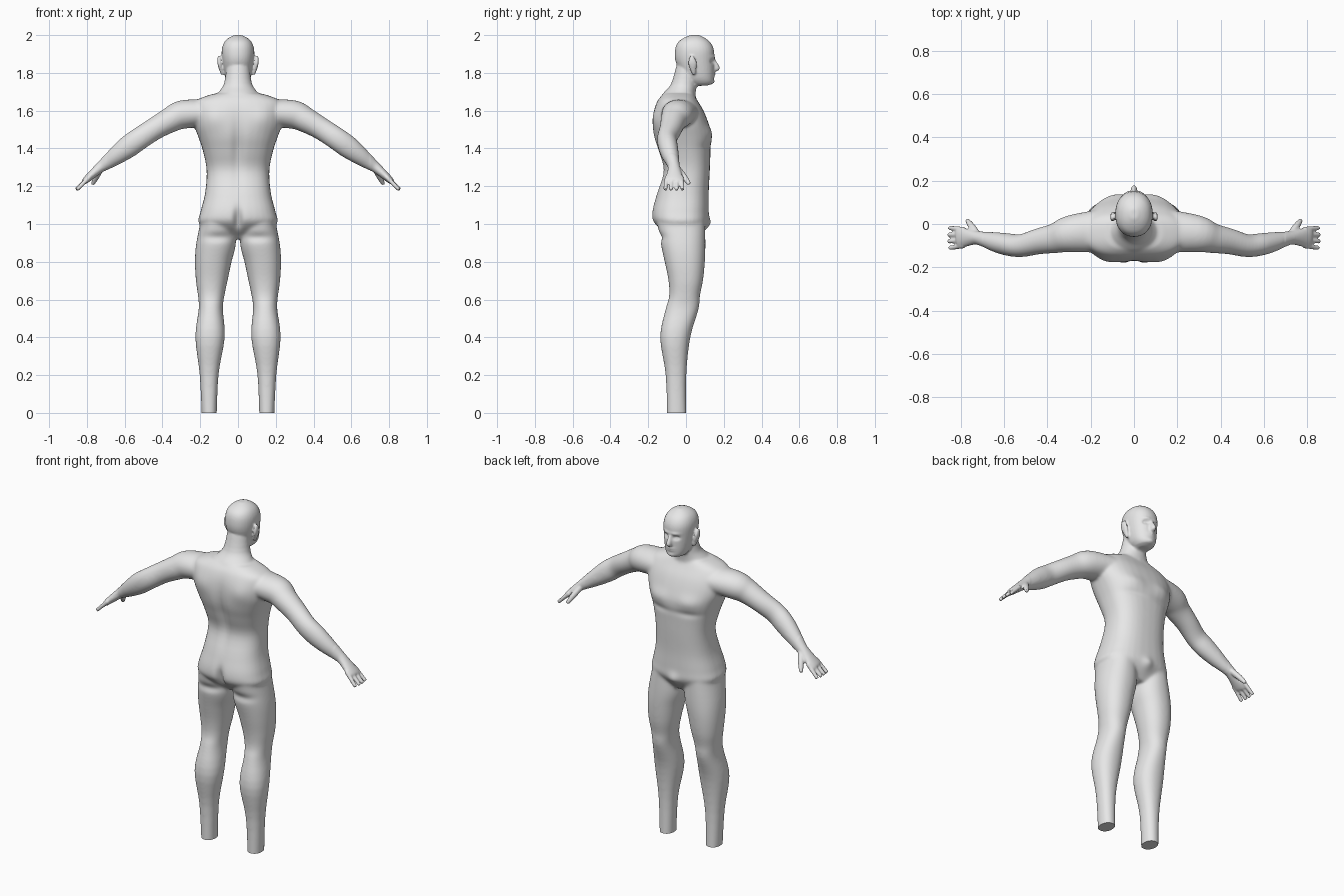
import bpy, bmesh, math
from mathutils import Vector

cube = bpy.data.objects.get("Cube")
if cube:
    bpy.data.objects.remove(cube)

grey = (0.8, 0.8, 0.8, 1)
skin = bpy.data.materials.new("plain grey")
skin.use_nodes = True
skin.diffuse_color = grey
skin.node_tree.nodes["Principled BSDF"].inputs["Base Color"].default_value = grey

bm = bmesh.new()


def spline(rows, steps=4):
    """Catmull-Rom interpolation through rows of equal length."""
    last = len(rows) - 1
    result = []
    for i in range(last):
        before, start, end, after = (rows[max(0, min(last, i + k))] for k in (-1, 0, 1, 2))
        for step in range(steps):
            t = step / steps
            result.append([b + t * ((c - a) + t * ((2 * a - 5 * b + 4 * c - d)
                                                   + t * (3 * b - a - 3 * c + d))) / 2
                           for a, b, c, d in zip(before, start, end, after)])
    return result + [list(rows[last])]


def loft(sections, side, power, count=32):
    """Skin superellipse rings given as centre and two half axes; side -1 mirrors in x."""
    rings = []
    for centre, across, along in sections:
        ring = []
        for k in range(count):
            angle = math.tau * k / count
            ca, sa = math.cos(angle), math.sin(angle)
            point = (centre + across * math.copysign(abs(ca) ** (2 / power), ca)
                     + along * math.copysign(abs(sa) ** (2 / power), sa))
            ring.append(bm.verts.new((point.x * side, point.y, point.z)))
        rings.append(ring)
    faces = [bm.faces.new(rings[0]), bm.faces.new(rings[-1])]
    for low, high in zip(rings, rings[1:]):
        for k in range(count):
            j = (k + 1) % count
            faces.append(bm.faces.new((low[k], low[j], high[j], high[k])))
    bmesh.ops.recalc_face_normals(bm, faces=faces)


def column(rows, side=1, power=2.0):
    """Upright form from rows of height, back, front, half width and centre x."""
    sections = []
    for z, back, front, half, x in spline(rows):
        sections.append((Vector((x, (back + front) / 2, z)), Vector((half, 0, 0)),
                         Vector((0, (front - back) / 2, 0))))
    loft(sections, side, power)


def middle(rows):
    return [(*row, 0) for row in rows]


def limb(rows, side):
    """Tube along a path from rows of x, y, z, depth radius and thickness radius."""
    points = spline(rows)
    sections = []
    for i, (x, y, z, depth, thickness) in enumerate(points):
        ahead = Vector(points[min(i + 1, len(points) - 1)][:3])
        tangent = (ahead - Vector(points[max(i - 1, 0)][:3])).normalized()
        sideways = Vector((0, 1, 0))
        sideways = (sideways - tangent * sideways.dot(tangent)).normalized()
        sections.append((Vector((x, y, z)), sideways * depth,
                         tangent.cross(sideways) * thickness))
    loft(sections, side, 2.0)


# Torso
column(middle([(.92, -.07, .06, .11), (1, -.165, .115, .205), (1.06, -.18, .12, .2),
               (1.16, -.155, .12, .175), (1.28, -.12, .126, .166), (1.38, -.145, .13, .184),
               (1.46, -.17, .135, .21), (1.53, -.177, .12, .235), (1.6, -.17, .093, .24),
               (1.655, -.15, .06, .22), (1.69, -.12, .04, .13)]), power=2.5)
# Neck
column(middle([(1.6, -.15, .05, .13), (1.68, -.13, .05, .115),
               (1.74, -.08, .057, .075), (1.84, -.05, .06, .06)]))
# Head
column(middle([(1.732, .04, .11, .03), (1.745, .01, .142, .05), (1.78, -.02, .148, .069),
               (1.86, -.055, .15, .083), (1.92, -.058, .148, .086), (1.96, -.044, .13, .074),
               (1.985, -.012, .1, .05), (2, .025, .07, .018)]), power=2.2)
# Nose
column(middle([(1.88, .12, .15, .009), (1.825, .12, .18, .016), (1.805, .12, .155, .012)]))

for side in (1, -1):
    # Leg, running below ground so the ankle can be cut flat
    column([(1.05, -.16, .1, .085, .105), (.9, -.135, .103, .105, .116), (.8, -.113, .1, .097, .131),
            (.7, -.093, .09, .084, .139), (.62, -.089, .074, .07, .142), (.55, -.108, .067, .064, .144),
            (.4, -.137, .023, .078, .148), (.2, -.108, .002, .05, .153), (-.04, -.1, .003, .039, .152)],
           side, 2.2)
    # Arm and palm
    limb([(.14, -.03, 1.59, .1, .07), (.29, -.045, 1.58, .086, .076), (.36, -.065, 1.55, .07, .067),
          (.44, -.08, 1.505, .06, .06), (.52, -.1, 1.453, .053, .06), (.58, -.095, 1.41, .052, .06),
          (.64, -.083, 1.365, .046, .05), (.7, -.068, 1.32, .034, .036), (.735, -.063, 1.295, .032, .027),
          (.8, -.063, 1.237, .048, .019), (.815, -.065, 1.222, .044, .013)], side)
    # Fingers, fanning out from the palm
    for i in range(4):
        root, tip = -.025 - .025 * i, -.018 - .031 * i
        reach = .86 - .005 * abs(i - 1.5)
        limb([(.785, root, 1.25, .0125, .0125), (reach, tip, 1.182, .01, .01)], side)
    # Thumb
    limb([(.725, -.045, 1.295, .016, .016), (.75, -.01, 1.25, .016, .016),
          (.77, .018, 1.21, .01, .01)], side)
    # Ear
    limb([(.082, .042, 1.79, .008, .008), (.098, .034, 1.85, .023, .011),
          (.1, .03, 1.89, .01, .007)], side)

mesh = bpy.data.meshes.new("body")
bm.to_mesh(mesh)
bm.free()
body = bpy.data.objects.new("body", mesh)
bpy.context.collection.objects.link(body)
bpy.ops.object.select_all(action='DESELECT')
body.select_set(True)
bpy.context.view_layer.objects.active = body


def apply(name, kind, **settings):
    modifier = body.modifiers.new(name, kind)
    for key, value in settings.items():
        setattr(modifier, key, value)
    bpy.ops.object.modifier_apply(modifier=name)


# Fuse the parts, then soften the trunk and limbs more than the head and hands
apply("fuse", 'REMESH', mode='VOXEL', voxel_size=0.0055)
apply("soften", 'SMOOTH', factor=0.5, iterations=4)
trunk = body.vertex_groups.new(name="trunk")
trunk.add([v.index for v in body.data.vertices if v.co.z < 1.74 and abs(v.co.x) < 0.7], 1, 'REPLACE')
apply("blend", 'SMOOTH', factor=0.5, iterations=30, vertex_group="trunk")
mesh = body.data


def sculpt(centre, size, push):
    """Push the surface forward (or back) with a soft brush, mirrored across x."""
    for side in ((1, -1) if centre[0] else (1,)):
        for v in mesh.vertices:
            distance = sum(((p - c) / s) ** 2 for p, c, s in
                           zip((v.co.x * side, v.co.y, v.co.z), centre, size))
            if distance < 6:
                v.co.y += push * math.exp(-distance)


# Back: buttock cleft and folds, spine, shoulder blades
sculpt((0, -.18, 1.02), (.022, .06, .06), .028)
sculpt((.1, -.14, .93), (.09, .06, .025), .012)
sculpt((0, -.16, 1.4), (.03, .08, .16), .016)
sculpt((.13, -.16, 1.56), (.06, .06, .06), -.01)
# Front: chest, crease below it, groin
sculpt((.1, .12, 1.48), (.07, .06, .04), .01)
sculpt((.1, .13, 1.41), (.08, .06, .02), -.006)
sculpt((0, .11, 1), (.035, .04, .035), .014)
# Face: eye sockets, eyeballs, brows, lips, mouth line, chin
sculpt((.034, .145, 1.86), (.017, .03, .011), -.014)
sculpt((.034, .135, 1.858), (.008, .03, .005), .006)
sculpt((.03, .145, 1.884), (.025, .03, .008), .005)
sculpt((0, .15, 1.79), (.022, .02, .012), .008)
sculpt((0, .155, 1.788), (.02, .02, .003), -.007)
sculpt((0, .145, 1.752), (.02, .02, .012), .005)

# Flat ankle cuts on the ground
bm = bmesh.new()
bm.from_mesh(mesh)
bmesh.ops.bisect_plane(bm, geom=bm.verts[:] + bm.edges[:] + bm.faces[:], dist=1e-5,
                       plane_co=(0, 0, 0), plane_no=(0, 0, 1), clear_inner=True)
bmesh.ops.holes_fill(bm, edges=[e for e in bm.edges if e.is_boundary], sides=0)
bm.to_mesh(mesh)
bm.free()

mesh.materials.clear()
mesh.materials.append(skin)
bpy.ops.object.shade_smooth_by_angle(angle=math.radians(50))
